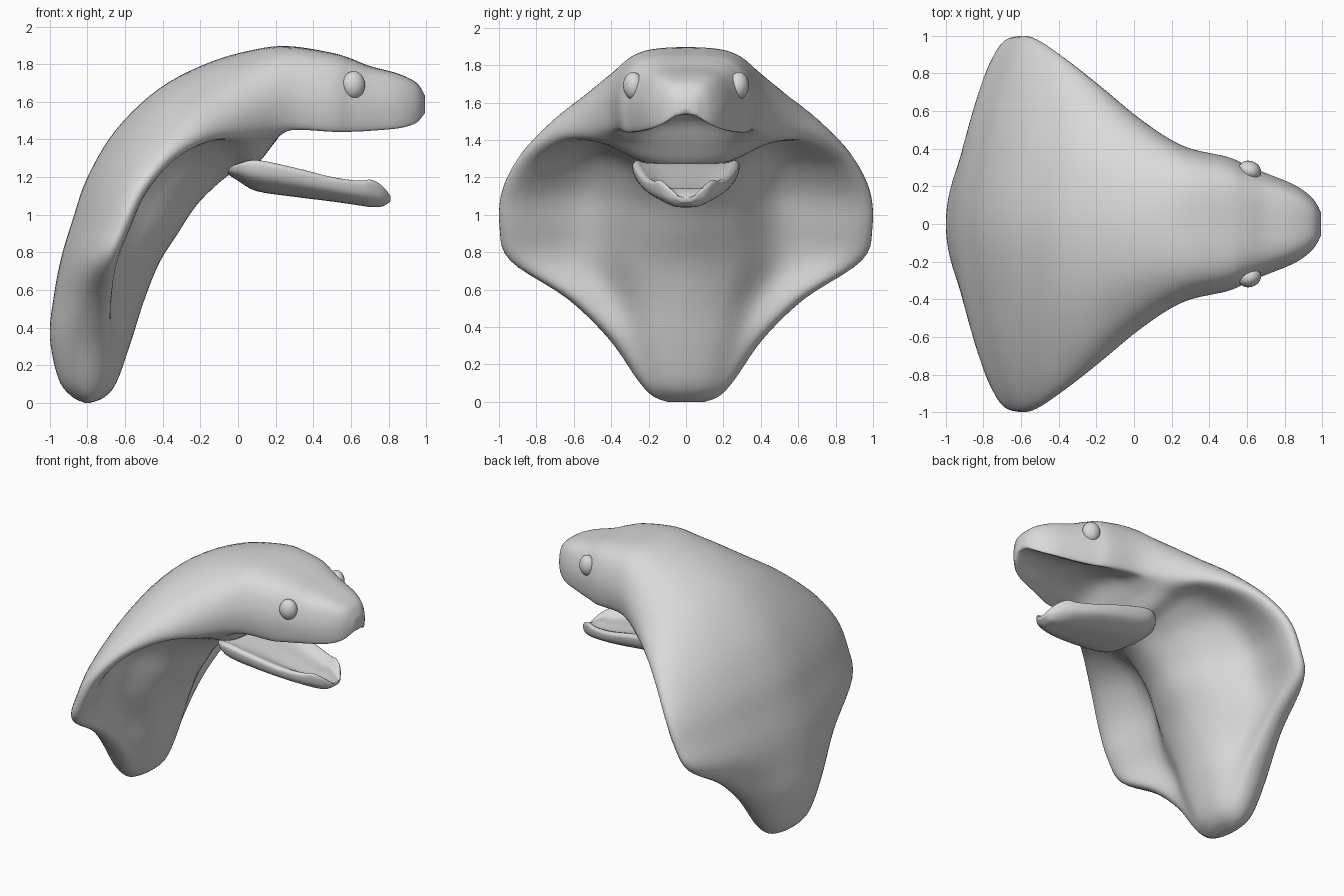
import bpy, bmesh, math
from mathutils import Vector

if "Cube" in bpy.data.objects:
    bpy.data.objects.remove(bpy.data.objects["Cube"])

grey = bpy.data.materials.new("plain grey")
grey.diffuse_color = (0.7, 0.7, 0.7, 1)
grey.use_nodes = True
grey.node_tree.nodes["Principled BSDF"].inputs["Base Color"].default_value = grey.diffuse_color


def spline(pts, n, closed):
    """Catmull-Rom resampling, n steps per span."""
    out, c = [], len(pts)
    get = (lambda i: pts[i % c]) if closed else (lambda i: pts[max(0, min(c - 1, i))])
    for i in range(c if closed else c - 1):
        p0, p1, p2, p3 = get(i - 1), get(i), get(i + 1), get(i + 2)
        for k in range(n):
            t = k / n
            out.append(0.5 * (2 * p1 + (p2 - p0) * t + (2 * p0 - 5 * p1 + 4 * p2 - p3) * t * t
                              + (3 * p1 - p0 - 3 * p2 + p3) * t ** 3))
    if not closed:
        out.append(pts[-1].copy())
    return out


def section(b, f, w, half):
    """Mirrored ring: half holds (width fraction, depth fraction from b to f)."""
    pts = [Vector((b[0] + (f[0] - b[0]) * t, y * w, b[1] + (f[1] - b[1]) * t)) for y, t in half]
    mirror = [Vector((p.x, -p.y, p.z)) for p in pts[-2:0:-1]]
    return spline(pts + mirror, 5, True)


def loft(name, rings, steps):
    """Smooth skin through the rings, closed at both ends."""
    columns = [spline(list(col), steps, False) for col in zip(*rings)]
    bm = bmesh.new()
    grid = [[bm.verts.new(p) for p in row] for row in zip(*columns)]
    n = len(grid[0])
    for a, b in zip(grid, grid[1:]):
        for i in range(n):
            j = (i + 1) % n
            bm.faces.new((a[i], a[j], b[j], b[i]))
    for end in (grid[0], grid[-1]):
        mid = bm.verts.new(sum((v.co for v in end), Vector()) / n)
        for i in range(n):
            bm.faces.new((end[i], end[(i + 1) % n], mid))
    bmesh.ops.recalc_face_normals(bm, faces=bm.faces)
    for face in bm.faces:
        face.smooth = True
    me = bpy.data.meshes.new(name)
    bm.to_mesh(me)
    bm.free()
    me.materials.append(grey)
    ob = bpy.data.objects.new(name, me)
    bpy.context.collection.objects.link(ob)
    return ob


# Cross-section styles: plain body, spread hood with a throat column, head with hollow palate
body = [(0, 0), (.5, .07), (.87, .27), (1, .5), (.93, .72), (.7, .86), (.38, .97), (0, 1)]
hood = [(0, 0), (.45, .1), (.82, .27), (1, .43), (.93, .54), (.53, .42), (.25, .84), (0, 1)]
head = [(0, 0), (.57, .03), (.86, .2), (1, .58), (.94, .97), (.77, .95), (.38, .79), (0, .73)]

# back x, z, front x, z, half width, hood amount, head amount
stations = [
    (-.815, 0, -.785, 0, .10, 0, 0),
    (-.885, .035, -.71, .03, .18, 0, 0),
    (-.955, .13, -.645, .11, .26, 0, 0),
    (-1.0, .35, -.57, .32, .41, .15, 0),
    (-.98, .56, -.50, .54, .63, .5, 0),
    (-.94, .77, -.42, .74, .935, .82, 0),
    (-.88, .97, -.32, .90, .99, .95, 0),
    (-.80, 1.2, -.22, 1.05, .975, 1, 0),
    (-.65, 1.45, -.10, 1.17, .88, .85, 0),
    (-.42, 1.67, .0, 1.24, .74, .45, 0),
    (-.15, 1.81, .10, 1.27, .59, .1, 0),
    (.10, 1.88, .20, 1.345, .47, 0, .25),
    (.28, 1.895, .31, 1.425, .40, 0, .75),
    (.50, 1.86, .50, 1.44, .355, 0, 1),
    (.60, 1.83, .60, 1.44, .31, 0, 1),
    (.70, 1.79, .70, 1.445, .27, 0, 1),
    (.85, 1.75, .86, 1.46, .205, 0, 1),
    (.95, 1.70, .95, 1.485, .135, 0, .9),
    (.995, 1.63, .995, 1.53, .06, 0, .3),
]
rings = []
for bx, bz, fx, fz, w, h, m in stations:
    half = [tuple(o[k] + (s[k] - o[k]) * h + (e[k] - o[k]) * m for k in (0, 1))
            for o, s, e in zip(body, hood, head)]
    rings.append(section((bx, bz), (fx, fz), w, half))
loft("hooded_neck_and_head", rings, 5)

# Lower jaw: a trough, filled at the throat and hollow toward the tip
jaw = [(-.06, 1.245, 1.22, .12), (0, 1.27, 1.18, .23), (.1, 1.29, 1.125, .285),
       (.3, 1.25, 1.095, .27), (.5, 1.2, 1.07, .23), (.64, 1.18, 1.05, .185),
       (.71, 1.185, 1.04, .155), (.77, 1.15, 1.045, .11), (.81, 1.1, 1.07, .05)]
jaw_rings = []
for x, top, bottom, w in jaw:
    floor = .06 + .4 * max(0, min(x, .6))
    trough = [(0, floor), (.5, floor), (.78, .07), (.92, 0), (1, .16), (.9, .6), (.5, .94), (0, 1)]
    jaw_rings.append(section((x, top), (x, bottom), w, trough))
loft("lower_jaw", jaw_rings, 4)

# Eyes
for side, tag in ((1, "left"), (-1, "right")):
    bpy.ops.mesh.primitive_uv_sphere_add(segments=24, ring_count=14, radius=1,
                                         location=(.615, side * .283, 1.69),
                                         rotation=(0, 0, -side * .4))
    eye = bpy.context.object
    eye.name = tag + "_eye"
    eye.scale = (.062, .052, .073)
    eye.data.materials.append(grey)
    bpy.ops.object.shade_smooth()
